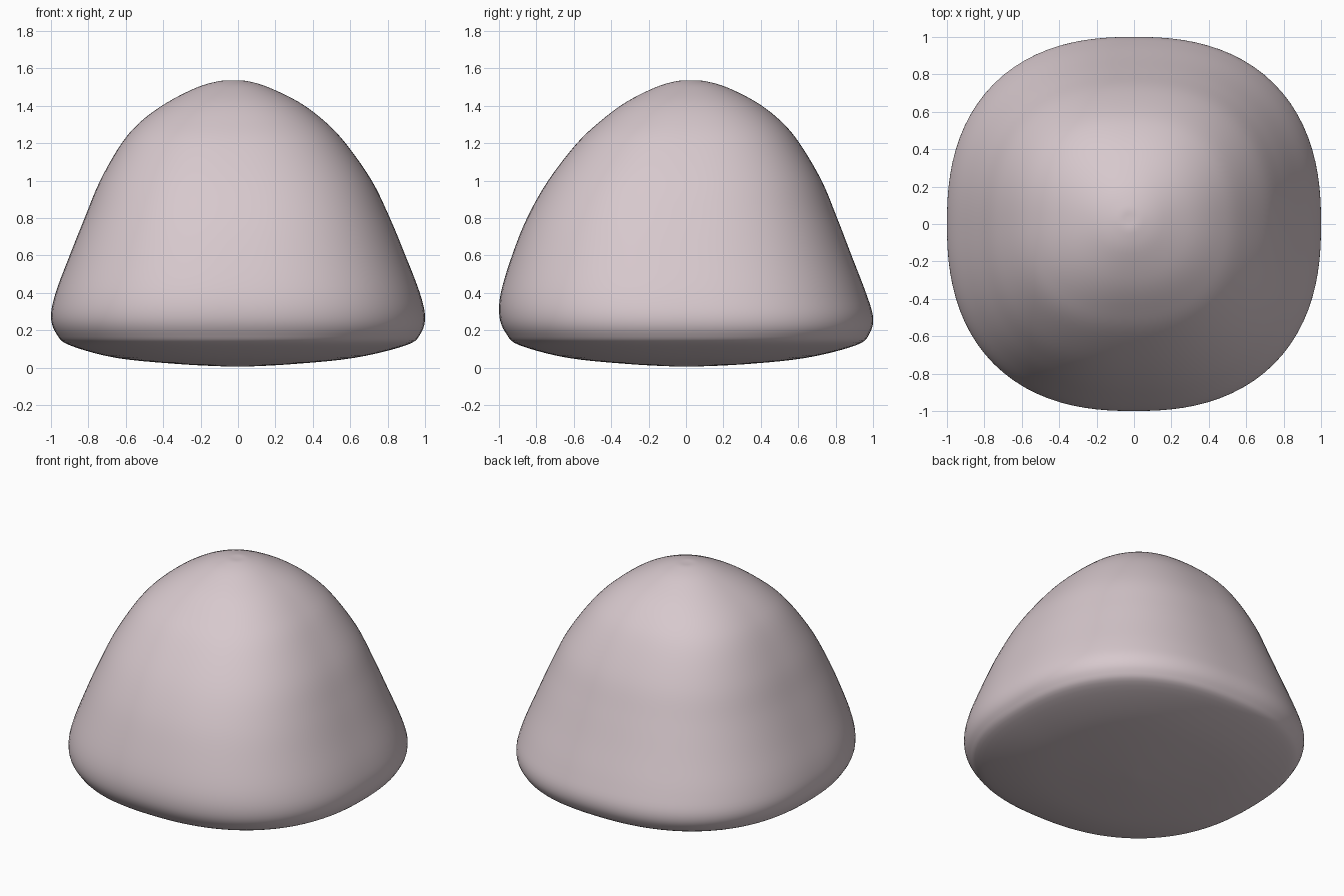
import bpy, bmesh, math

if "Cube" in bpy.data.objects:
    bpy.data.objects.remove(bpy.data.objects["Cube"])

# Profile stations: z, left x, right x, front y, back y, squareness
STATIONS = [
    (0.005, -0.03, 0.03, -0.03, 0.03, 2.0),
    (0.018, -0.30, 0.28, -0.29, 0.31, 2.1),
    (0.052, -0.65, 0.62, -0.63, 0.64, 2.25),
    (0.120, -0.90, 0.90, -0.89, 0.91, 2.35),
    (0.180, -0.97, 0.975, -0.96, 0.98, 2.4),
    (0.270, -1.00, 1.00, -0.997, 1.00, 2.4),
    (0.400, -0.975, 0.972, -0.99, 0.962, 2.4),
    (0.600, -0.90, 0.895, -0.93, 0.885, 2.4),
    (0.800, -0.82, 0.812, -0.85, 0.808, 2.4),
    (1.000, -0.737, 0.715, -0.737, 0.725, 2.4),
    (1.200, -0.622, 0.575, -0.583, 0.607, 2.4),
    (1.320, -0.515, 0.46, -0.455, 0.505, 2.35),
    (1.420, -0.375, 0.325, -0.32, 0.375, 2.25),
    (1.500, -0.215, 0.16, -0.16, 0.215, 2.1),
    (1.532, -0.10, 0.05, -0.05, 0.10, 2.0),
    (1.535, -0.04, -0.01, 0.01, 0.04, 2.0),
]
STEPS, SIDES = 5, 96


def spline(a, b, c, d, t):
    """Smooth curve through the stations."""
    return tuple(0.5 * (2*q + (r-p)*t + (2*p-5*q+4*r-s)*t*t + (3*q-p-3*r+s)*t**3)
                 for p, q, r, s in zip(a, b, c, d))


def ring_points(st):
    z, xl, xr, yf, yb, n = st
    # seat the widest points on a centre that drifts towards the apex
    cx, cy = (xl + xr) / 2, (yf + yb) / 2
    rx, ry = (xr - xl) / 2, (yb - yf) / 2
    for i in range(SIDES):
        a = 2 * math.pi * i / SIDES
        c, s = math.cos(a), math.sin(a)
        k = (abs(c)**n + abs(s)**n) ** (-1 / n)
        yield (cx + rx * c * k, cy + ry * s * k, z)


# Body: loft of rounded-square rings
bm = bmesh.new()
last = len(STATIONS) - 1
rows = []
for i in range(last):
    ctrl = [STATIONS[min(max(i + o, 0), last)] for o in (-1, 0, 1, 2)]
    rows += [spline(*ctrl, j / STEPS) for j in range(STEPS)]
rows.append(STATIONS[-1])
rings = [[bm.verts.new(p) for p in ring_points(r)] for r in rows]
for lo, hi in zip(rings, rings[1:]):
    for i in range(SIDES):
        j = (i + 1) % SIDES
        bm.faces.new((lo[i], lo[j], hi[j], hi[i]))
bm.faces.new(rings[0][::-1])
bm.faces.new(rings[-1])
for f in bm.faces:
    f.smooth = True
mesh = bpy.data.meshes.new("rounded_body")
bm.to_mesh(mesh)
bm.free()
body = bpy.data.objects.new("rounded_body", mesh)
bpy.context.collection.objects.link(body)

mat = bpy.data.materials.new("pale dusty pink")
mat.diffuse_color = (0.68, 0.58, 0.61, 1)
mat.use_nodes = True
mat.node_tree.nodes["Principled BSDF"].inputs["Base Color"].default_value = mat.diffuse_color
mesh.materials.append(mat)
